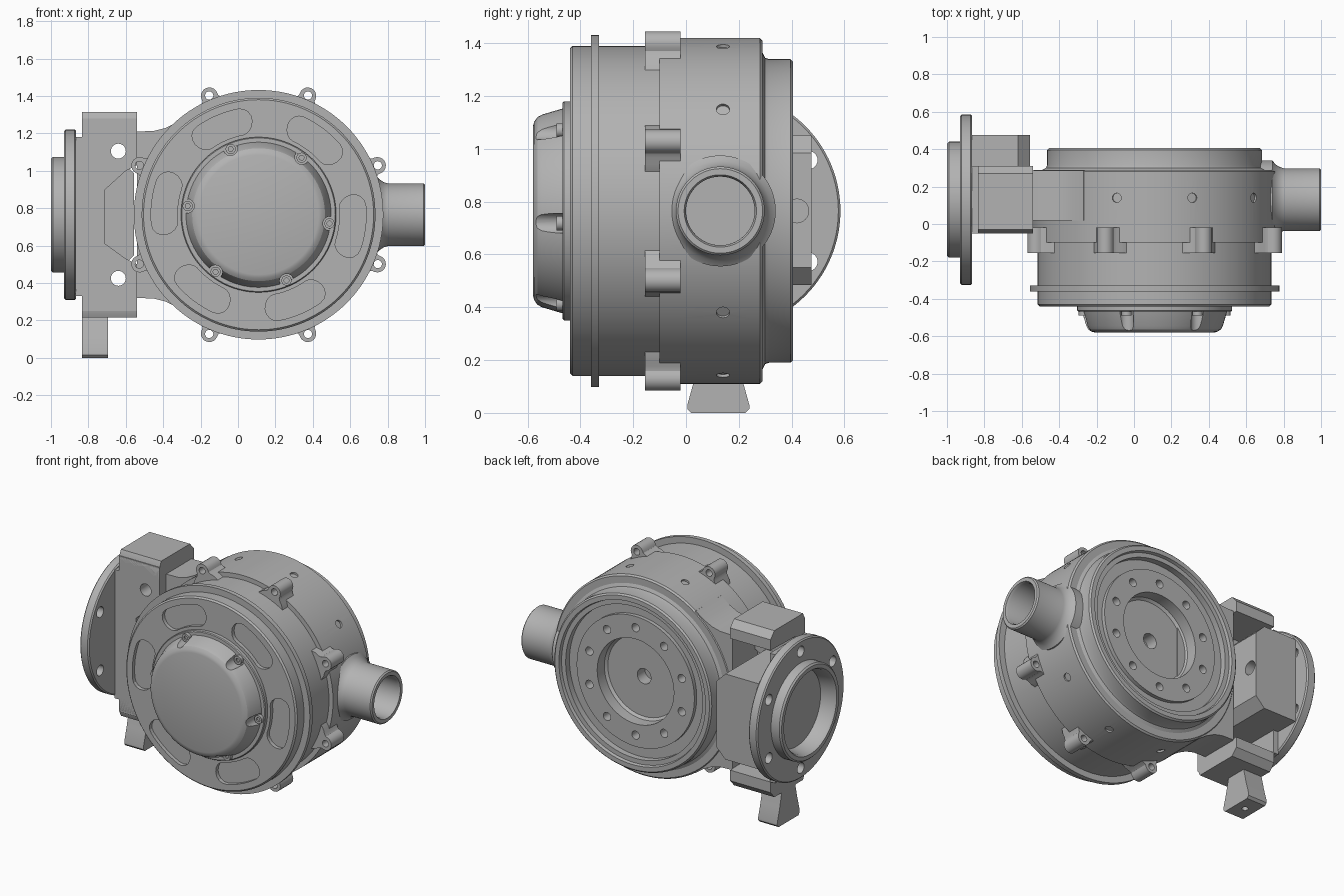
import bpy, bmesh, math
from mathutils import Matrix, Vector

cube = bpy.data.objects.get("Cube")
if cube:
    bpy.data.objects.remove(cube, do_unlink=True)

CX, CY, CZ = 0.11, 0.13, 0.765      # drum axis x, port axis y, common height
grey = bpy.data.materials.new("cast_metal_grey")
grey.use_nodes = True
TONE = (0.45, 0.45, 0.45, 1)
grey.diffuse_color = TONE
grey.node_tree.nodes["Principled BSDF"].inputs["Base Color"].default_value = TONE


def to_object(name, bm):
    bmesh.ops.remove_doubles(bm, verts=bm.verts, dist=1e-5)
    bmesh.ops.recalc_face_normals(bm, faces=bm.faces)
    mesh = bpy.data.meshes.new(name)
    bm.to_mesh(mesh)
    bm.free()
    mesh.materials.append(grey)
    ob = bpy.data.objects.new(name, mesh)
    bpy.context.collection.objects.link(ob)
    return ob


def lathe(name, profile, axis, origin, segs=96):
    """Spin (radius, position) points around the x, y or z axis through origin."""
    bm = bmesh.new()
    d = Vector([float(a == axis) for a in "xyz"])
    side = Vector((0, 0, 1)) if axis != "z" else Vector((1, 0, 0))
    o = Vector(origin)
    vs = [bm.verts.new(o + side * r + d * h) for r, h in profile]
    es = [bm.edges.new(p) for p in zip(vs, vs[1:])]
    bmesh.ops.spin(bm, geom=vs + es, cent=o, axis=d, angle=math.tau,
                   steps=segs, use_merge=True)
    return to_object(name, bm)


def rod(name, axis, origin, r, lo, hi, segs=24):
    return lathe(name, [(0, lo), (r, lo), (r, hi), (0, hi)], axis, origin, segs)


def prism(name, pts, along, lo, hi):
    """Extrude an outline: (x, z) points along y, or (y, z) points along x."""
    bm = bmesh.new()
    place = (lambda p: (p[0], lo, p[1])) if along == "y" else (lambda p: (lo, p[0], p[1]))
    face = bm.faces.new([bm.verts.new(place(p)) for p in pts])
    new = bmesh.ops.extrude_face_region(bm, geom=[face])["geom"]
    move = (0, hi - lo, 0) if along == "y" else (hi - lo, 0, 0)
    bmesh.ops.translate(bm, vec=move, verts=[v for v in new if isinstance(v, bmesh.types.BMVert)])
    return to_object(name, bm)


def box(name, x0, x1, y0, y1, z0, z1):
    return prism(name, [(x0, z0), (x1, z0), (x1, z1), (x0, z1)], "y", y0, y1)


def select(obs):
    bpy.ops.object.select_all(action="DESELECT")
    for ob in obs:
        ob.select_set(True)
    bpy.context.view_layer.objects.active = obs[0]


def cut(target, cutters):
    select(cutters)
    if len(cutters) > 1:
        bpy.ops.object.join()
    tool = bpy.context.view_layer.objects.active
    tool.hide_render = True
    mod = target.modifiers.new("cut", "BOOLEAN")
    mod.operation, mod.object, mod.solver = "DIFFERENCE", tool, "EXACT"
    select([target])
    bpy.ops.object.modifier_apply(modifier="cut")
    bpy.data.objects.remove(tool, do_unlink=True)


def polar(r, deg):
    a = math.radians(deg)
    return CX + r * math.cos(a), CZ + r * math.sin(a)


# Drum housing with front flange, rear rim, groove and central pocket
drum = lathe("drum_housing", [
    (0, .2), (.05, .2), (.05, .28), (.265, .28), (.28, .295), (.28, .37),
    (.43, .37), (.43, .345), (.5, .345), (.5, .385), (.53, .385), (.535, .405),
    (.565, .405), (.575, .395), (.575, .315), (.58, .3), (.6, .29), (.645, .29),
    (.655, .28), (.655, -.1), (.625, -.1), (.625, -.33), (.667, -.33),
    (.667, -.36), (.625, -.36), (.625, -.43), (.615, -.44), (0, -.44)],
    "y", (CX, 0, CZ), 128)

tools = [rod("port_bore", "x", (0, CY, CZ), .13, .5, .9, 48)]
SCREW_ANGLES = [-7 + 60 * k for k in range(6)]
for a in SCREW_ANGLES:              # kidney recesses on the front face
    pts = []
    for i in range(9):
        pts.append(polar(.575, a - 12 + 3 * i))
    for i in range(1, 8):           # rounded end
        t = math.pi * i / 8
        pts.append(polar(.505 + .07 * math.cos(t), a + 12 + 7 * math.sin(t)))
    for i in range(9):
        pts.append(polar(.435, a + 12 - 3 * i))
    for i in range(1, 8):
        t = math.pi * i / 8
        pts.append(polar(.505 - .07 * math.cos(t), a - 12 - 7 * math.sin(t)))
    tools.append(prism("recess", pts, "y", -.5, -.415))
for k in range(10):                 # rear bolt circle and rim dimples
    x, z = polar(.355, 36 * k + 18)
    tools.append(rod("bolt_hole", "y", (x, 0, z), .027, .3, .42))
    if k % 5:
        x, z = polar(.655, 36 * k)
        dimple = rod("dimple", "z", (0, 0, 0), .025, -.012, .03)
        dimple.data.transform(Matrix.Translation((x, .14, z))
                              @ Matrix.Rotation(math.radians(90 - 36 * k), 4, "Y"))
        tools.append(dimple)
cut(drum, tools)

# Front cap with six screw notches
cap = lathe("front_cap", [
    (0, -.43), (.415, -.43), (.415, -.462), (.41, -.467), (.388, -.467),
    (.365, -.545), (.355, -.563), (.338, -.575), (.32, -.58), (0, -.58)],
    "y", (CX, 0, CZ))
notches = []
for a in SCREW_ANGLES:
    x, z = polar(.385, a)
    notches.append(rod("notch", "y", (x, 0, z), .038, -.62, -.468))
cut(cap, notches)
for a in SCREW_ANGLES:
    x, z = polar(.382, a)
    lathe("cap_screw", [(0, -.46), (.027, -.46), (.027, -.49), (.013, -.49),
                        (.013, -.48), (0, -.48)], "y", (x, 0, z), 20)

# Eight clamp lugs around the drum
half = [(.61, .1), (.645, .075), (.66, .055), (.675, .045)]
tip = [(.688 + .045 * math.cos(t), .045 * math.sin(t))
       for t in [math.pi * (.5 - i / 10) for i in range(11)]]
outline = half + tip + [(r, -t) for r, t in reversed(half)]
for k in range(8):
    a = math.radians(22.5 + 45 * k)
    c, s = math.cos(a), math.sin(a)
    lug = prism("clamp_lug", [(CX + r * c - t * s, CZ + r * s + t * c) for r, t in outline],
                "y", -.155, -.02)
    cut(lug, [rod("lug_hole", "y", (CX + .69 * c, 0, CZ + .69 * s), .022, -.3, .1, 20)])

# Side outlet pipe
lathe("outlet_pipe", [(.13, .62), (.13, .985), (.137, 1), (.16, 1), (.168, .992),
                      (.168, .8), (.174, .78), (.19, .755), (.21, .74), (.21, .62),
                      (.13, .62)], "x", (0, CY, CZ), 64)

# Flared neck from drum to mount
upper = [(-.54, 1.21), (-.45, 1.213), (-.39, 1.228), (-.33, 1.258), (-.27, 1.3), (-.1, 1.2)]
prism("neck", upper + [(x, 2 * CZ - z) for x, z in reversed(upper)], "y", .02, .285)

# Mount plate with bolt holes and a notched opening
plate = box("mount_plate", -.835, -.54, -.05, .05, .25, 1.28)
cut(plate, [prism("opening", [(-.5, 1.04), (-.54, 1.03), (-.6, 1.0), (-.71, .9), (-.71, .61),
                              (-.6, .53), (-.54, .5), (-.5, .49)], "y", -.2, .2)]
    + [rod("plate_hole", "y", (-.64, 0, z), .04, -.2, .2) for z in (1.105, .425)])

# Upper and lower clamp blocks, mirrored about the port height
jaw = [(-.05, 1.19), (-.05, 1.27), (-.03, 1.315), (.27, 1.315), (.31, 1.27), (.31, 1.2)]
prism("upper_clamp", jaw, "x", -.835, -.54)
prism("lower_clamp", [(y, 2 * CZ - z) for y, z in jaw], "x", -.835, -.54)

# Rear block between the clamps
block = prism("rear_block", [(-.866, .485), (-.62, .485), (-.555, .55), (-.555, .985),
                             (-.62, 1.05), (-.866, 1.05)], "y", .05, .475)
cut(block, [rod("block_hole", "x", (0, .42, CZ), .045, -.62, -.5)])

# Inlet flange with collar and bolt holes
box("flange_collar", -.868, -.83, -.05, .31, .33, 1.18)
flange = lathe("inlet_flange", [
    (0, -.9), (.25, -.9), (.265, -.985), (.275, -1), (.3, -1), (.31, -.99),
    (.31, -.93), (.447, -.93), (.455, -.922), (.455, -.873), (.447, -.865), (0, -.865)],
    "x", (0, CY, CZ), 112)
holes = []
for k in range(6):
    a = math.radians(30 + 60 * k)
    holes.append(rod("flange_hole", "x", (0, CY + .385 * math.cos(a), CZ + .385 * math.sin(a)),
                     .035, -.95, -.86))
cut(flange, holes)

# Foot under the mount
foot = prism("foot", [(.02, 0), (.225, 0), (.24, .015), (.24, .03), (.215, .12), (.19, .23),
                      (.055, .23), (.03, .12), (.005, .03), (.005, .015)], "x", -.835, -.695)
cut(foot, [rod("foot_hole", "z", (-.765, .1225, 0), .02, -.05, .06, 16)])

# Smooth shading on curved parts, sharp edges kept
select([ob for ob in bpy.context.scene.objects if ob.type == "MESH"])
bpy.ops.object.shade_smooth_by_angle(angle=math.radians(25))
